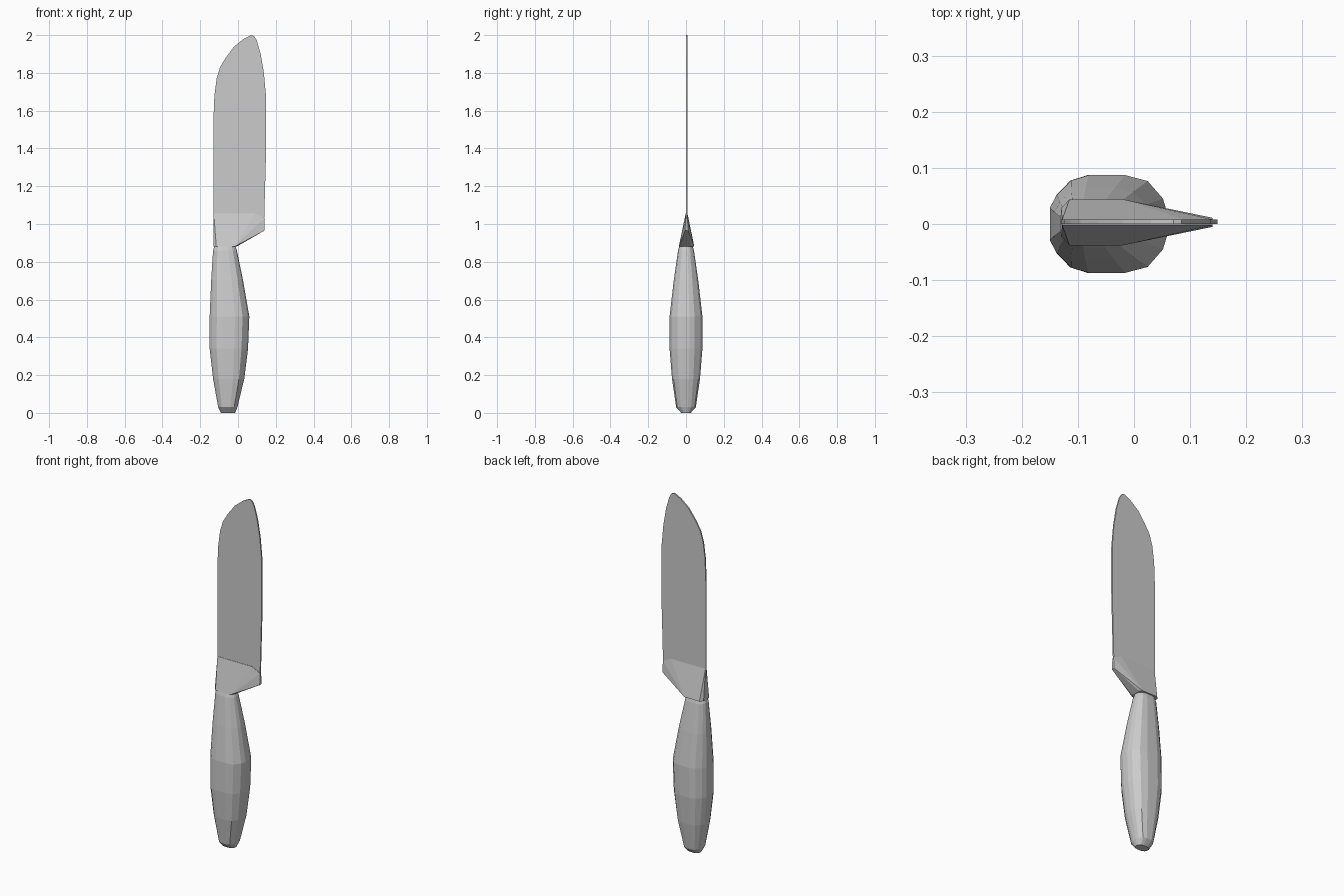
import bpy
import bmesh

cube = bpy.data.objects.get("Cube")
if cube:
    bpy.data.objects.remove(cube, do_unlink=True)

steel = bpy.data.materials.new("grey_steel")
steel.use_nodes = True
GREY = (0.6, 0.6, 0.6, 1)
steel.diffuse_color = GREY
steel.node_tree.nodes["Principled BSDF"].inputs["Base Color"].default_value = GREY


def finish(name, bm):
    bmesh.ops.recalc_face_normals(bm, faces=bm.faces)
    mesh = bpy.data.meshes.new(name)
    bm.to_mesh(mesh)
    bm.free()
    mesh.materials.append(steel)
    obj = bpy.data.objects.new(name, mesh)
    bpy.context.collection.objects.link(obj)
    return obj


# Blade: thin extruded outline (x, z)
outline = [(-.13, 1.0), (-.13, 1.55), (-.125, 1.68), (-.113, 1.77), (-.095, 1.83),
           (-.065, 1.88), (-.02, 1.94), (.03, 1.98), (.07, 2.0), (.085, 1.995),
           (.1, 1.97), (.12, 1.9), (.137, 1.8), (.149, 1.67), (.149, 1.4), (.138, 1.0)]
bm = bmesh.new()
face = bm.faces.new([bm.verts.new((x, 0, z)) for x, z in outline])
extruded = bmesh.ops.extrude_face_region(bm, geom=[face])
bmesh.ops.translate(bm, vec=(0, .008, 0),
                    verts=[v for v in extruded["geom"] if isinstance(v, bmesh.types.BMVert)])
finish("blade", bm)

# Bolster: wedge from the handle to the blade, (x, half thickness, z)
corners = [(-.13, .025, .88), (-.115, .041, .88), (-.02, .041, .88), (-.008, .025, .88),
           (.14, .008, .965), (.14, .005, 1.03), (.09, .005, 1.055), (-.128, .005, 1.055)]
bm = bmesh.new()
for x, y, z in corners:
    for side in (-1, 1):
        bm.verts.new((x, .003 + side * y, z))
bmesh.ops.convex_hull(bm, input=bm.verts)
finish("bolster", bm)

# Handle: faceted loft, rings of (z, back x, edge x, half thickness)
rings = [(0, -.09, -.015, .025), (.03, -.105, -.003, .052), (.18, -.132, .033, .074),
         (.34, -.15, .053, .087), (.51, -.15, .06, .087), (.7, -.142, .027, .065),
         (.86, -.132, -.006, .042), (.885, -.125, -.015, .035)]
half = [(0, .33), (.06, .6), (.18, .89), (.33, 1), (.64, 1), (.83, .88), (.96, .52), (1, .2)]
section = half + [(u, -w) for u, w in reversed(half)]
bm = bmesh.new()
loops = [[bm.verts.new((x0 + u * (x1 - x0), w * depth, z)) for u, w in section]
         for z, x0, x1, depth in rings]
count = len(section)
for low, high in zip(loops, loops[1:]):
    for i in range(count):
        j = (i + 1) % count
        bm.faces.new((low[i], low[j], high[j], high[i]))
bm.faces.new(loops[0])
bm.faces.new(loops[-1])
finish("handle", bm)
